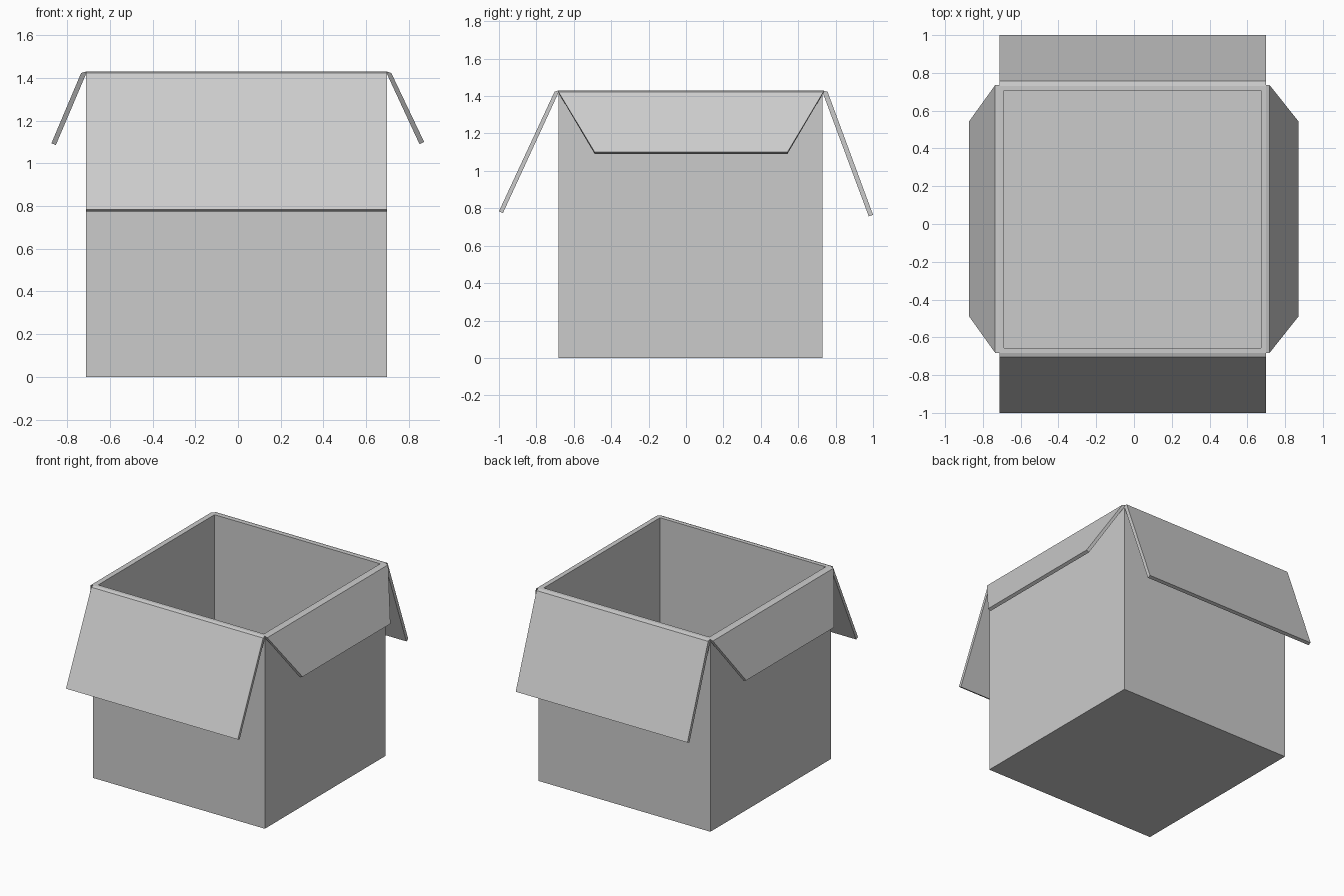
import bpy, bmesh
from mathutils import Vector

if "Cube" in bpy.data.objects:
    bpy.data.objects.remove(bpy.data.objects["Cube"])

X0, X1, Y0, Y1 = -0.712, 0.698, -0.682, 0.731   # outer walls
H, T = 1.43, 0.025                              # height, card thickness


def make_object(name, bm):
    bmesh.ops.recalc_face_normals(bm, faces=bm.faces)
    mesh = bpy.data.meshes.new(name)
    bm.to_mesh(mesh)
    bm.free()
    ob = bpy.data.objects.new(name, mesh)
    bpy.context.collection.objects.link(ob)
    return ob


# Open carton: a cube without its lid, thickened inwards
bm = bmesh.new()
bmesh.ops.create_cube(bm, size=1)
for v in bm.verts:
    v.co = Vector((X1 if v.co.x > 0 else X0,
                   Y1 if v.co.y > 0 else Y0,
                   H if v.co.z > 0 else 0))
bmesh.ops.recalc_face_normals(bm, faces=bm.faces)
lid = [f for f in bm.faces if f.normal.z > 0.5]
bmesh.ops.delete(bm, geom=lid, context='FACES_ONLY')
mesh = bpy.data.meshes.new("carton_body")
bm.to_mesh(mesh)
bm.free()
body = bpy.data.objects.new("carton_body", mesh)
bpy.context.collection.objects.link(body)
mod = body.modifiers.new("card_thickness", 'SOLIDIFY')
mod.thickness, mod.offset, mod.use_even_offset = T, -1, True


def flap(name, axis, wall, hinge, tip, inner_tip, root_span, tip_span):
    """Folded flap: profile of (outward position, z), stretched along the wall."""
    profile = [(wall, H), (hinge, 1.423), tip, inner_tip, (wall, 1.418)]
    spans = [root_span, root_span, tip_span, tip_span, root_span]
    bm = bmesh.new()
    ends = []
    for side in (0, 1):
        ring = []
        for (d, z), s in zip(profile, spans):
            co = (d, s[side], z) if axis == 'x' else (s[side], d, z)
            ring.append(bm.verts.new(co))
        ends.append(ring)
        bm.faces.new(ring)
    a, b = ends
    for i in range(5):
        j = (i + 1) % 5
        bm.faces.new((a[i], a[j], b[j], b[i]))
    make_object(name, bm)


# Long straight flaps at front and back
full = (X0, X1)
flap("front_flap", 'y', Y0, -0.703, (-1.0, 0.784), (-0.979, 0.774), full, full)
flap("back_flap", 'y', Y1, 0.757, (1.0, 0.765), (0.977, 0.757), full, full)

# Short tapered flaps at the sides
root, end = (Y0, 0.735), (-0.488, 0.542)
flap("left_flap", 'x', X0, -0.735, (-0.874, 1.094), (-0.853, 1.086), root, end)
flap("right_flap", 'x', X1, 0.718, (0.872, 1.1), (0.85, 1.09), root, end)
